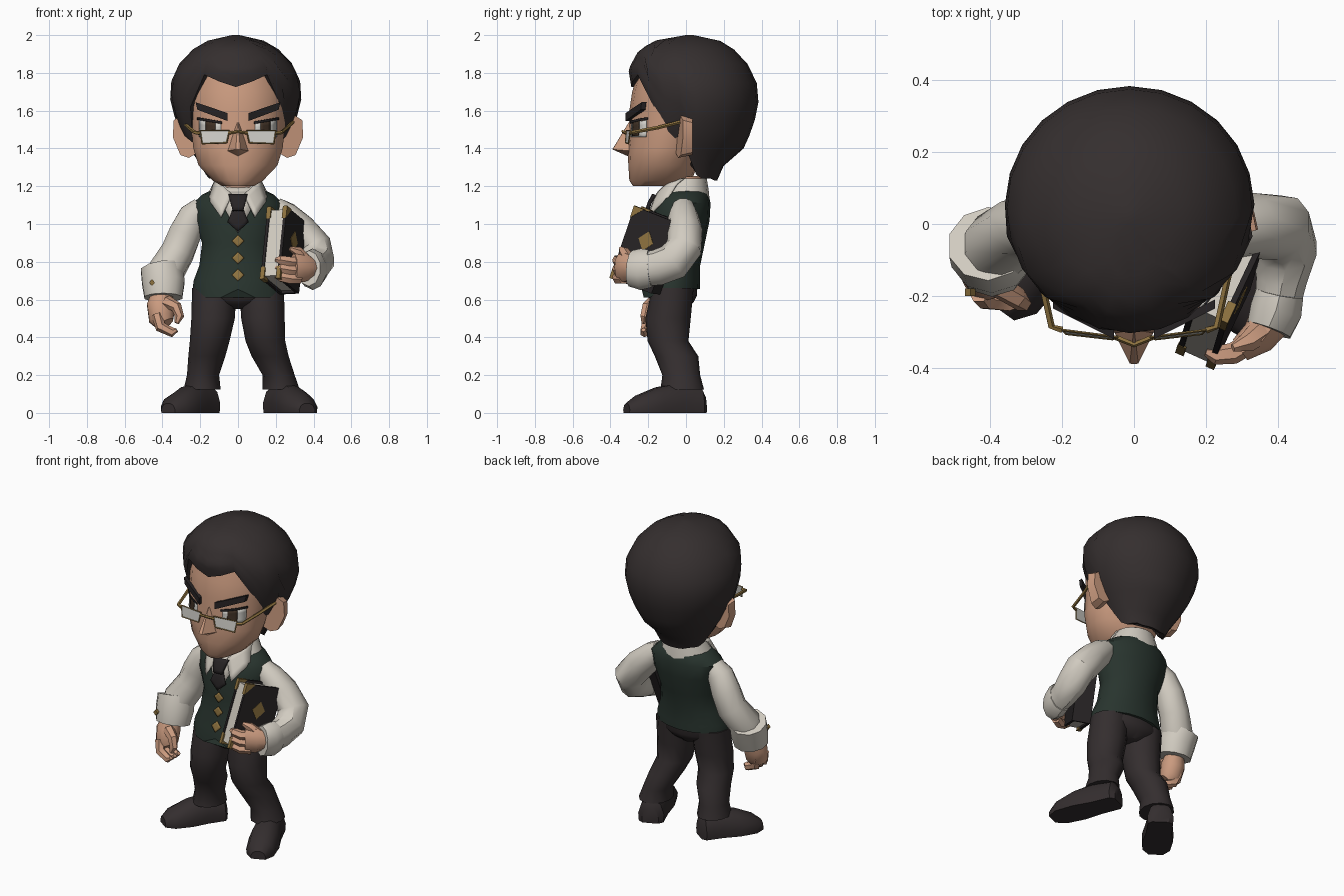
import bpy, bmesh, math
from mathutils import Vector, Matrix

if "Cube" in bpy.data.objects:
    bpy.data.objects.remove(bpy.data.objects["Cube"])


def material(name, *rgb):
    m = bpy.data.materials.new(name)
    m.use_nodes = True
    m.diffuse_color = (*rgb, 1)
    m.node_tree.nodes["Principled BSDF"].inputs["Base Color"].default_value = (*rgb, 1)
    return m


HAIR = material("dark hair", .035, .028, .028)
CLOTH = material("charcoal cloth", .034, .027, .028)
BLACK = material("near black", .020, .017, .018)
SKIN = material("skin", .60, .33, .215)
VEST = material("dark green", .021, .034, .027)
SHIRT = material("shirt cream", .64, .60, .53)
GOLD = material("brass", .27, .17, .05)
GLASS = material("pale glass", .62, .61, .57)
EYE = material("brown iris", .05, .03, .018)
made = []


def finish(name, bm, mat):
    bmesh.ops.recalc_face_normals(bm, faces=bm.faces)
    me = bpy.data.meshes.new(name)
    bm.to_mesh(me)
    bm.free()
    me.materials.append(mat)
    ob = bpy.data.objects.new(name, me)
    bpy.context.collection.objects.link(ob)
    made.append(ob)
    return ob


def loft(name, rings, mat):
    """Skin a list of equal rings and cap both ends."""
    bm = bmesh.new()
    vs = [[bm.verts.new(p) for p in r] for r in rings]
    n = len(vs[0])
    for a, b in zip(vs, vs[1:]):
        for i in range(n):
            bm.faces.new((a[i], a[(i + 1) % n], b[(i + 1) % n], b[i]))
    bm.faces.new(vs[0])
    bm.faces.new(vs[-1])
    return finish(name, bm, mat)


def tube(name, path, radii, mat, n=10, ref=(1, 0, 0)):
    """Tube along a path; a radius is a number or a (side, across) pair."""
    pts, rings = [Vector(p) for p in path], []
    for i, p in enumerate(pts):
        t = (pts[min(i + 1, len(pts) - 1)] - pts[max(i - 1, 0)]).normalized()
        s = t.cross(Vector(ref)).normalized()
        o = t.cross(s)
        r = radii[i] if isinstance(radii, (list, tuple)) else radii
        ra, rb = r if isinstance(r, tuple) else (r, r)
        rings.append([p + s * ra * math.cos(k * math.tau / n) + o * rb * math.sin(k * math.tau / n)
                      for k in range(n)])
    return loft(name, rings, mat)


def section(table, z):
    """Half width, front y and back y at a height."""
    z = min(max(z, table[0][0]), table[-1][0])
    for a, b in zip(table, table[1:]):
        if z <= b[0]:
            f = (z - a[0]) / (b[0] - a[0])
            return [u + (v - u) * f for u, v in zip(a[1:], b[1:])]


def on_section(table, z, ang):
    w, yf, yb = section(table, z)
    return Vector((w * math.sin(ang), (yf + yb) / 2 - (yb - yf) / 2 * math.cos(ang), z))


def body(name, table, mat, n=16):
    return loft(name, [[on_section(table, r[0], k * math.tau / n) for k in range(n)] for r in table], mat)


def plate(name, pts, table, lift, mat, thick=.006):
    """Thin patch of (x, z) points laid on the front of a body."""
    bm = bmesh.new()
    bm.faces.new([bm.verts.new((x, 0, z)) for x, z in pts])
    bmesh.ops.triangulate(bm, faces=bm.faces)
    bmesh.ops.subdivide_edges(bm, edges=bm.edges, cuts=3, use_grid_fill=True)
    for v in bm.verts:
        w, yf, yb = section(table, v.co.z)
        v.co.y = (yf + yb) / 2 - (yb - yf) / 2 * math.sqrt(max(0, 1 - (v.co.x / w) ** 2)) - lift
    ob = finish(name, bm, mat)
    mod = ob.modifiers.new("thickness", "SOLIDIFY")
    mod.thickness, mod.offset = thick, 0


def hull(name, pts, mat):
    bm = bmesh.new()
    for p in pts:
        bm.verts.new(p)
    bmesh.ops.convex_hull(bm, input=bm.verts)
    finish(name, bm, mat)


def box(name, center, size, mat, mtx):
    bm = bmesh.new()
    bmesh.ops.create_cube(bm, size=1, matrix=mtx @ Matrix.Translation(center) @ Matrix.Diagonal((*size, 1)))
    finish(name, bm, mat)


def mirror(pts, s):
    return [(p[0] * s, *p[1:]) for p in pts]


# Head: face, nose, neck
FACE = [(1.20, .085, -.28, -.02), (1.23, .135, -.30, .03), (1.31, .212, -.305, .06), (1.40, .24, -.31, .1),
        (1.50, .25, -.30, .15), (1.60, .262, -.30, .2), (1.70, .265, -.285, .2), (1.82, .24, -.25, .18)]
body("face", FACE, SKIN, 18)
hull("nose", [(0, -.29, 1.56), (0, -.39, 1.395), (.07, -.27, 1.385), (-.07, -.27, 1.385),
              (.012, -.388, 1.395), (-.012, -.388, 1.395), (0, -.31, 1.36)], SKIN)
tube("neck", [(0, 0, 1.08), (0, -.01, 1.25)], .1, SKIN)

# Hair: columns run from the crown down to a hairline that varies around the head
HAIRS = [(1.23, .14, -.05, .165), (1.31, .185, -.10, .20), (1.40, .245, -.23, .305), (1.50, .30, -.25, .35),
         (1.60, .335, -.26, .378), (1.70, .355, -.285, .39), (1.82, .325, -.305, .35), (1.92, .235, -.25, .26),
         (1.97, .15, -.17, .18), (2.0, .02, 0, .04)]
EDGE = [1.725, 1.755, 1.79, 1.62, 1.43, 1.47, 1.26, 1.24, 1.24, 1.24, 1.23, 1.23, 1.23]
rows = []
for t in [0, .04, .1, .2, .33, .46, .58, .69, .78, .9, 1]:
    rows.append([on_section(HAIRS, 2 - t * (2 - EDGE[min(k, 24 - k)]), k * math.tau / 24) for k in range(24)])
rows.append([Vector((p.x * .8, .05 + (p.y - .05) * .8, p.z + .01)) for p in rows[-1]])
loft("hair", [[p + Vector((-.012, 0, 0)) for p in r] for r in rows], HAIR)

# Ears, eyes, brows and half-moon spectacles
for s, side in ((1, "left"), (-1, "right")):
    rim = ((.23, 1.53), (.30, 1.575), (.34, 1.55), (.345, 1.46), (.305, 1.365), (.26, 1.35), (.21, 1.38))
    hull(side + "_ear", mirror([(x, -.05 + (x - .23) * .3, z) for x, z in rim] +
                               [(.27 + (x - .27) * .85, .035, 1.46 + (z - 1.46) * .85) for x, z in rim], s), SKIN)
    for part, pts, lift, mat in (
            ("eye_white", [(.09, 1.46), (.205, 1.46), (.205, 1.55), (.09, 1.53)], .004, GLASS),
            ("iris", [(.12, 1.465), (.17, 1.465), (.17, 1.545), (.12, 1.537)], .009, EYE),
            ("upper_lash", [(.085, 1.53), (.215, 1.552), (.215, 1.565), (.085, 1.543)], .012, BLACK)):
        plate(f"{side}_{part}", mirror(pts, s), FACE, lift, mat, .004)
    hull(side + "_eyebrow", mirror([(x, y + d, z) for d in (0, .025) for x, y, z in (
        (.055, -.32, 1.545), (.215, -.24, 1.605), (.225, -.235, 1.645), (.055, -.32, 1.587))], s), BLACK)
    rim = mirror([(.045, -.315, 1.495), (.20, -.295, 1.495), (.19, -.305, 1.425), (.06, -.32, 1.43)], s)
    hull(side + "_lens", rim + [(x, y + .004, z) for x, y, z in rim], GLASS)
    for i in range(4):
        tube(f"{side}_lens_rim_{i}", [rim[i], rim[(i + 1) % 4]], .0035, GOLD, 4, (0, 1, 0))
    tube(side + "_temple", mirror([(.20, -.295, 1.48), (.23, -.285, 1.485), (.26, -.15, 1.51),
                                   (.29, -.03, 1.54)], s), .01, GOLD, 5, (0, 0, 1))
tube("glasses_bridge", [(-.05, -.315, 1.48), (0, -.335, 1.49), (.05, -.315, 1.48)], .008, GOLD, 5, (0, 0, 1))

# Waistcoat with a pointed front hem
TORSO = [(.655, .24, -.235, .075), (.70, .235, -.225, .075), (.78, .205, -.2, .075), (.90, .19, -.19, .10),
         (1.02, .232, -.185, .125), (1.11, .238, -.16, .13), (1.155, .19, -.135, .12), (1.18, .14, -.12, .11)]
vest = body("waistcoat", TORSO, VEST)
for v in vest.data.vertices:
    if v.co.z < .66 and v.co.y < -.1 and .05 < abs(v.co.x) < .2:
        v.co.z -= .045
for i in range(3):
    z = .73 + .09 * i
    plate(f"button_{i}", [(-.033, z), (0, z - .033), (.033, z), (0, z + .033)], TORSO, .008, GOLD)

# Shirt front, tie and collar, open at the throat
COLLAR = [(1.03, .2, -.205, .12), (1.13, .175, -.155, .125), (1.18, .15, -.13, .12), (1.24, .12, -.10, .11)]
plate("shirt_front", [(-.12, 1.17), (0, .95), (.12, 1.17)], TORSO, .012, SHIRT)
plate("tie_tail", [(-.028, 1.08), (-.055, 1.01), (0, .96), (.055, 1.01), (.028, 1.08)], TORSO, .022, BLACK)
plate("tie_knot", [(-.05, 1.155), (-.028, 1.07), (.028, 1.07), (.05, 1.155)], TORSO, .035, BLACK, .02)
band = body("collar_band", COLLAR[1:], SHIRT)
for v in band.data.vertices:
    if v.co.z > 1.2 and v.co.y < -.05:
        v.co.z -= .045
for s, side in ((1, "left"), (-1, "right")):
    plate(side + "_collar_wing", mirror([(.12, 1.24), (.03, 1.155), (.09, 1.035), (.155, 1.13)], s),
          COLLAR, .016, SHIRT, .009)

# Trousers
body("hips", [(.55, .05, -.13, 0), (.585, .16, -.185, .04), (.62, .225, -.2, .058), (.70, .215, -.19, .06)], CLOTH)
for s, side, cxs, toe_out, length in ((-1, "right", (.125, .132, .15, .165, .185, .19), .62, .86),
                                      (1, "left", (.125, .132, .145, .17, .215, .228), .4, .98)):
    shape = ((.66, -.07, .118, .11), (.5, -.095, .115, .12), (.38, -.095, .105, .108),
             (.3, -.05, .098, .115), (.2, -.025, .085, .1), (.125, -.02, .098, .115))
    loft(side + "_trouser_leg", [[(s * cx + rx * math.cos(k * math.tau / 12), cy + ry * math.sin(k * math.tau / 12), z)
                                  for k in range(12)] for cx, (z, cy, rx, ry) in zip(cxs, shape)], CLOTH)
    # Shoe: flat-soled arches swept from heel to toe, turned outward
    turn = Matrix.Translation((s * cxs[-1], .01, 0)) @ Matrix.Rotation(s * toe_out, 4, 'Z')
    arches = ((.09, .05, .10), (.065, .078, .14), (-.06, .08, .155), (-.18, .094, .135),
              (-.30, .085, .09), (-.36, .045, .05))
    loft(side + "_shoe", [[turn @ Vector((w * x, y * length, h * z)) for x, z in
                           ((-.95, 0), (-1, .35), (-.75, .8), (-.3, 1), (.3, 1), (.75, .8), (1, .35), (.95, 0))]
                          for y, w, h in arches], CLOTH)

# Sleeves and rolled cuffs
tube("right_sleeve", [(-.19, -.015, 1.09), (-.235, -.015, 1.045), (-.28, -.01, .95), (-.32, -.015, .85),
                      (-.38, -.06, .75), (-.395, -.085, .68)], [.06, .08, .09, .092, .098, .09], SHIRT)
tube("right_cuff", [(-.405, -.055, .765), (-.395, -.085, .69), (-.395, -.105, .61)],
     [(.11, .115), (.112, .118), (.10, .105)], SHIRT)
hull("cuff_link", [(-.455 + x, y, .69 + z) for y in (-.20, -.18)
                   for x, z in ((-.015, 0), (.015, 0), (0, .018), (0, -.018))], GOLD)
tube("left_sleeve", [(.19, -.015, 1.09), (.245, -.015, 1.045), (.325, -.005, .97), (.405, -.01, .875),
                     (.42, -.07, .80), (.41, -.15, .77), (.40, -.22, .76)],
     [.06, .08, .092, .096, (.1, .092), (.095, .074), (.09, .066)], SHIRT)
tube("left_cuff", [(.405, -.19, .765), (.395, -.24, .76), (.375, -.295, .765)],
     [(.10, .07), (.11, .076), (.095, .066)], SHIRT)

# Hands
tube("right_palm", [(-.40, -.10, .64), (-.41, -.13, .57), (-.405, -.15, .50), (-.385, -.165, .47)],
     [.055, (.07, .075), (.065, .07), (.045, .05)], SKIN)
for i in range(3):
    d = .04 * i
    tube(f"right_finger_{i}", [(-.43, -.11 - d, .52), (-.41, -.13 - d, .455), (-.345, -.14 - d, .425),
                               (-.325, -.145 - d, .44)], [.03, .03, .025, .012], SKIN, 6, (0, 1, 0))
tube("right_thumb", [(-.38, -.17, .59), (-.325, -.205, .56), (-.31, -.22, .51), (-.325, -.225, .475)],
     [.035, .03, .025, .012], SKIN, 6, (0, 1, 0))
tube("left_palm", [(.375, -.27, .765), (.345, -.315, .77), (.295, -.35, .77)],
     [.06, (.05, .08), (.035, .075)], SKIN, 10, (0, 0, 1))
for i in range(3):
    z = .71 + .045 * i
    tube(f"left_finger_{i}", [(.325, -.33, z), (.275, -.36, z), (.225, -.365, z + .01), (.20, -.355, z + .012)],
         [.03, .03, .026, .012], SKIN, 6, (0, 0, 1))
tube("left_thumb", [(.35, -.30, .81), (.315, -.33, .855), (.275, -.345, .87)], [.035, .028, .012], SKIN, 6, (0, 1, 0))

# Book under the left arm, in its own tilted frame
w = Vector((.4, .85, -.33)).normalized()
out = w.cross(Vector((.1, .33, .94))).normalized()
up = out.cross(w)
frame = Matrix.Translation((.24, -.205, .86)) @ Matrix((out, w, up)).transposed().to_4x4()
box("book_pages", (0, -.005, 0), (.085, .235, .37), SHIRT, frame)
box("book_spine", (0, .12, 0), (.11, .016, .40), BLACK, frame)
for s, side in ((1, "outer"), (-1, "inner")):
    box(side + "_book_cover", (.048 * s, 0, 0), (.016, .256, .40), BLACK, frame)
    for b, end in ((1, "top"), (-1, "bottom")):
        tri = ((-.131, .203 * b), (-.131, .135 * b), (-.07, .203 * b))
        hull(f"{side}_book_{end}_corner", [frame @ Vector((x * s, y, z)) for x in (.034, .059) for y, z in tri], GOLD)
    hull(side + "_book_emblem", [frame @ Vector((x * s, y, z + .05)) for x in (.055, .059)
                                 for y, z in ((-.045, 0), (.045, 0), (0, .055), (0, -.055))], GOLD)

# Soft shading with crisp edges
for ob in bpy.context.selected_objects:
    ob.select_set(False)
for ob in made:
    ob.select_set(True)
bpy.context.view_layer.objects.active = made[0]
bpy.ops.object.shade_smooth_by_angle(angle=math.radians(38))
